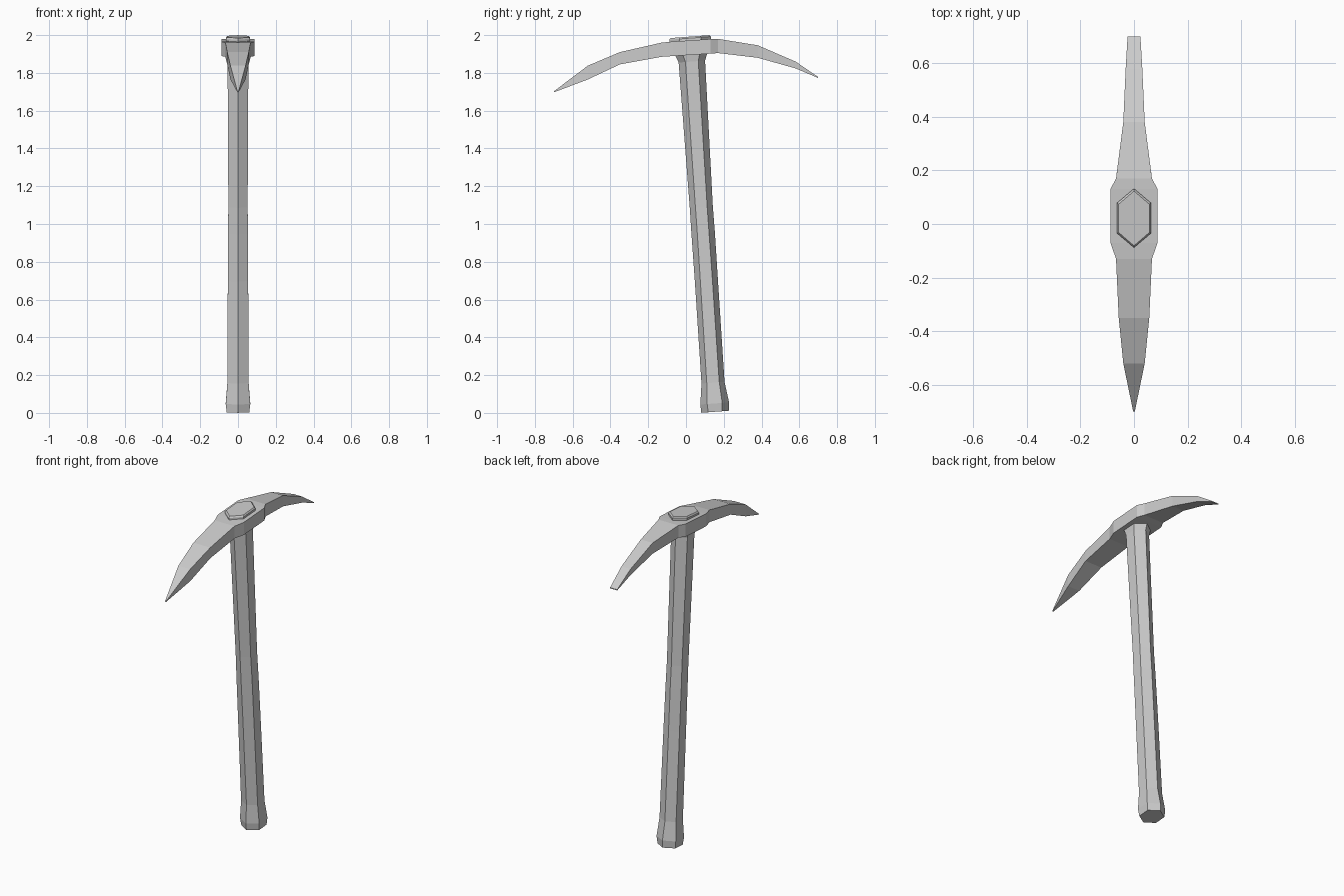
import bpy, bmesh


def loft(name, rings):
    """Bridge a list of equal-sized vertex rings and cap both ends."""
    bm = bmesh.new()
    loops = [[bm.verts.new(p) for p in ring] for ring in rings]
    n = len(loops[0])
    for a, b in zip(loops, loops[1:]):
        for i in range(n):
            j = (i + 1) % n
            bm.faces.new((a[i], a[j], b[j], b[i]))
    bm.faces.new(loops[0])
    bm.faces.new(loops[-1])
    bmesh.ops.recalc_face_normals(bm, faces=bm.faces)
    mesh = bpy.data.meshes.new(name)
    bm.to_mesh(mesh)
    bm.free()
    obj = bpy.data.objects.new(name, mesh)
    bpy.context.collection.objects.link(obj)
    return obj


def hexagon(z, yc, hx, hy, hm, tilt=0.075):
    """Hexagon with points at front and back, tilted with the handle."""
    pts = [(0, -hy), (hx, -hm), (hx, hm), (0, hy), (-hx, hm), (-hx, -hm)]
    return [(x, yc + y, z + y * tilt) for x, y in pts]


def box_section(y, half_width, top, bottom):
    w = half_width
    return [(-w, y, bottom), (w, y, bottom), (w, y, top), (-w, y, top)]


# Handle: slightly leaning hexagonal shaft with flared butt and collar
loft("handle", [hexagon(*s) for s in [
    (0.006, 0.154, 0.060, 0.073, 0.036),
    (0.05, 0.152, 0.065, 0.076, 0.040),
    (0.16, 0.143, 0.056, 0.061, 0.033),
    (0.70, 0.108, 0.054, 0.061, 0.032),
    (0.95, 0.091, 0.053, 0.062, 0.031),
    (1.09, 0.081, 0.051, 0.061, 0.031),
    (1.86, 0.031, 0.055, 0.070, 0.034),
    (1.90, 0.028, 0.060, 0.085, 0.045),
    (1.95, 0.025, 0.060, 0.085, 0.045),
]])

# Head: curved bar with a pointed pick in front and a chisel behind
loft("pick_head", [box_section(*s) for s in [
    (-0.70, 0.003, 1.702, 1.697),
    (-0.52, 0.040, 1.838, 1.765),
    (-0.35, 0.057, 1.910, 1.845),
    (-0.13, 0.067, 1.960, 1.885),
    (-0.07, 0.088, 1.966, 1.889),
    (0.13, 0.088, 1.979, 1.902),
    (0.17, 0.067, 1.980, 1.905),
    (0.38, 0.040, 1.946, 1.880),
    (0.58, 0.031, 1.860, 1.824),
    (0.70, 0.024, 1.778, 1.773),
]])

# Handle end showing above the head, with a small chamfer
loft("handle_cap", [hexagon(*s) for s in [
    (1.955, 0.022, 0.063, 0.110, 0.057),
    (1.984, 0.022, 0.063, 0.110, 0.057),
    (1.992, 0.021, 0.057, 0.102, 0.053),
]])
